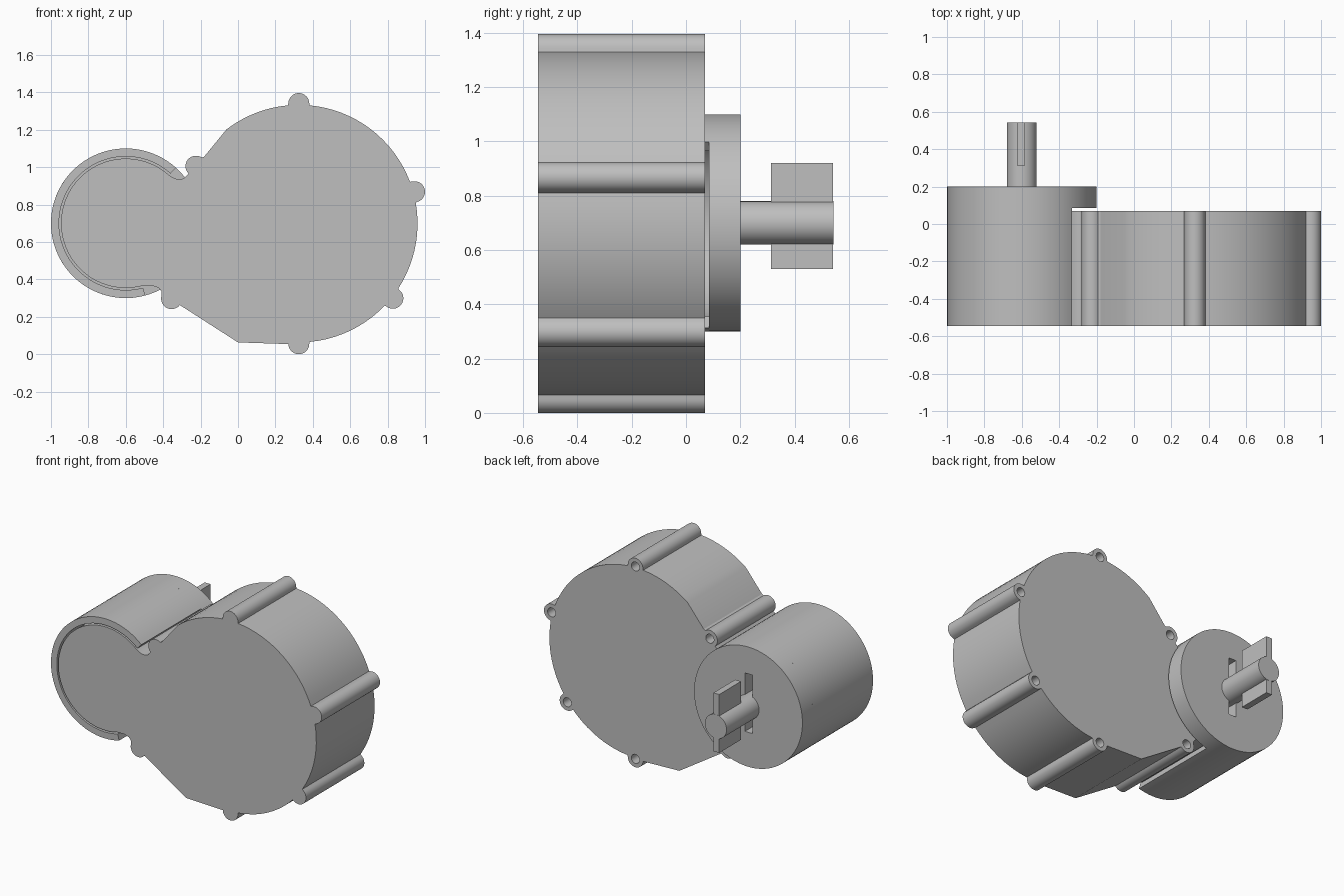
import bpy, bmesh
from math import sin, cos, radians

if "Cube" in bpy.data.objects:
    bpy.data.objects.remove(bpy.data.objects["Cube"])

# Single grey material
grey = bpy.data.materials.new("light_grey")
grey.use_nodes = True
grey.diffuse_color = (0.52, 0.52, 0.52, 1)
grey.node_tree.nodes["Principled BSDF"].inputs["Base Color"].default_value = (0.52, 0.52, 0.52, 1)

FRONT, BACK = -0.545, 0.07
DISC = (0.325, 0.698)
DISC_R = 0.635
BOSS_R = 0.056
MOTOR = (-0.6, 0.7)


def polar(centre, r, angle):
    a = radians(angle)
    return (centre[0] + r * cos(a), centre[1] + r * sin(a))


def arc(centre, r, start, end, step=4):
    n = max(2, round(abs(end - start) / step))
    return [polar(centre, r, start + (end - start) * i / n) for i in range(n + 1)]


def circle(centre, r, n=72):
    return [polar(centre, r, 360 * i / n) for i in range(n)]


def box(x0, x1, z0, z1):
    return [(x0, z0), (x1, z0), (x1, z1), (x0, z1)]


def extrude(name, outline, y0, y1):
    """Extrude an x-z outline along y."""
    bm = bmesh.new()
    face = bm.faces.new([bm.verts.new((x, y0, z)) for x, z in outline])
    new = bmesh.ops.extrude_face_region(bm, geom=[face])["geom"]
    bmesh.ops.translate(bm, vec=(0, y1 - y0, 0),
                        verts=[v for v in new if isinstance(v, bmesh.types.BMVert)])
    bmesh.ops.recalc_face_normals(bm, faces=bm.faces)
    mesh = bpy.data.meshes.new(name)
    bm.to_mesh(mesh)
    bm.free()
    mesh.materials.append(grey)
    obj = bpy.data.objects.new(name, mesh)
    bpy.context.collection.objects.link(obj)
    return obj


def cut(obj, cutter):
    mod = obj.modifiers.new("cut", "BOOLEAN")
    mod.operation = "DIFFERENCE"
    mod.solver = "EXACT"
    mod.object = cutter
    bpy.context.view_layer.objects.active = obj
    bpy.ops.object.modifier_apply(modifier=mod.name)
    bpy.data.objects.remove(cutter)


def smooth(obj):
    bpy.ops.object.select_all(action="DESELECT")
    obj.select_set(True)
    bpy.context.view_layer.objects.active = obj
    bpy.ops.object.shade_smooth_by_angle(angle=radians(25))


# Gearbox outline: large disc with screw bosses, running into the round motor plate
boss_angles = [-90, -38.4, 15.4, 90]
lower_boss, upper_boss = (-0.355, 0.297), (-0.225, 1.005)
bosses = [polar(DISC, 0.642, a) for a in boss_angles] + [lower_boss, upper_boss]
outline = [(0, 0.063)]
for i, a in enumerate(boss_angles):
    outline += arc(bosses[i], BOSS_R, a - 88, a + 88, 10)
    stop = boss_angles[i + 1] - 5.2 if i < 3 else 127.5
    outline += arc(DISC, DISC_R, a + 5.2, stop)
outline.append((-0.18, 1.057))
outline += arc(upper_boss, BOSS_R, 55, 225, 10)
outline += [(-0.285, 0.943), (-0.305, 0.935), (-0.33, 0.937), (-0.35, 0.945)]
outline += arc(MOTOR, 0.346, 48, 285)
outline += [(-0.46, 0.367), (-0.425, 0.355), (-0.408, 0.335)]
outline += arc(lower_boss, BOSS_R, 165, 322, 10)
housing = extrude("gearbox_housing", outline, FRONT, BACK)

# Screw holes in the back of each boss
for b in bosses:
    cut(housing, extrude("hole_cutter", circle(b, 0.03, 24), BACK - 0.12, BACK + 0.05))

# Motor sleeve, open on the side facing the gearbox
sleeve_outline = arc(MOTOR, 0.4, 48, 285) + arc(MOTOR, 0.357, 285, 48)
sleeve = extrude("motor_sleeve", sleeve_outline, FRONT, 0.085)

# Motor end cap with a slot across the shaft
cap = extrude("motor_end_cap", circle(MOTOR, 0.4, 90), 0.085, 0.2)
cut(cap, extrude("slot_cutter", box(-0.63, -0.575, 0.53, 0.92), 0.1, 0.3))

# Output shaft and its cross key
shaft = extrude("output_shaft", circle(MOTOR, 0.08, 40), 0.095, 0.543)
extrude("shaft_key", box(-0.625, -0.582, 0.53, 0.92), 0.313, 0.542)

for part in (housing, sleeve, cap, shaft):
    smooth(part)
